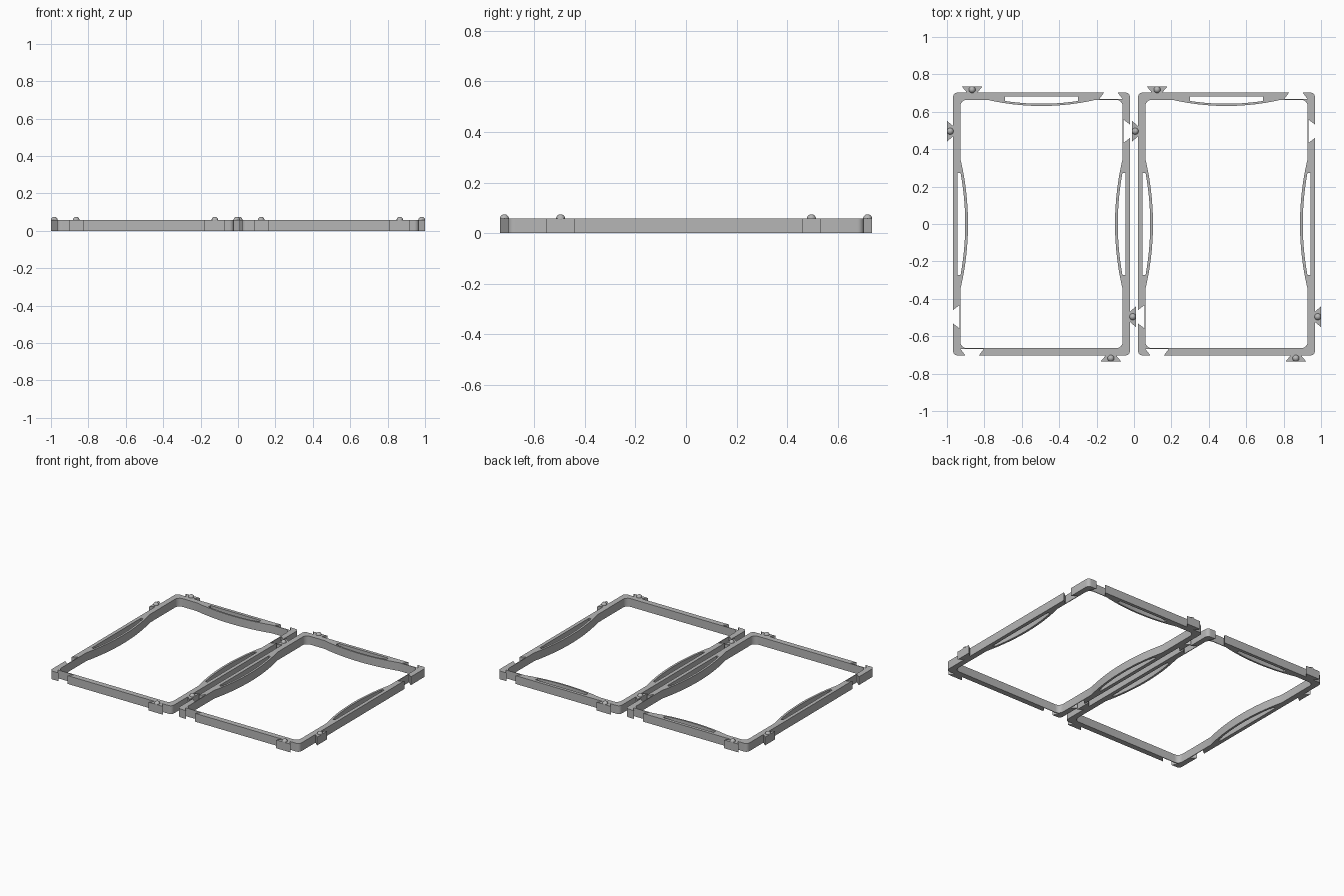
import bpy, bmesh, math

if "Cube" in bpy.data.objects:
    bpy.data.objects.remove(bpy.data.objects["Cube"])

H = 0.058                 # frame height
W, L = 0.473, 0.703       # half width and half length of a frame
T = 0.039                 # bar thickness
DEPTH = 0.032             # dovetail depth
SIDE, END = 0.496, 0.371  # dovetail offsets along long and short bars
CX = 0.4945               # frame centre offset

grey = bpy.data.materials.new("grey plastic")
grey.diffuse_color = (0.47, 0.47, 0.47, 1)
grey.use_nodes = True
grey.node_tree.nodes["Principled BSDF"].inputs["Base Color"].default_value = grey.diffuse_color


def corner(x, y, r, start):
    """Quarter-round corner, counterclockwise, centred on x, y."""
    return [(x + r * math.cos(math.radians(start + a)),
             y + r * math.sin(math.radians(start + a))) for a in range(0, 91, 15)]


def dovetail(pos, tab):
    """(along, outward) points of a tab, or of a notch that is wide inside."""
    near, far, d = (0.028, 0.055, DEPTH) if tab else (0.036, 0.062, -0.034)
    return [(pos - near, 0), (pos - far, d), (pos + far, d), (pos + near, 0)]


def bow(half, rise, limit, n=24):
    """(along, inward) points of a shallow arc, cut off at +-limit."""
    r = (half * half + rise * rise) / (2 * rise)
    pts = []
    for i in range(n + 1):
        a = limit * (2 * i / n - 1)
        pts.append((a, math.sqrt(r * r - a * a) - (r - rise)))
    return pts


def on_right(pts, x):
    return [(x + o, a) for a, o in pts]


def on_top(pts, y):
    return [(-a, y + o) for a, o in pts]


def inward(pts):
    return [(a, -o) for a, o in pts]


# Outer outline: half of it, then the same half turned by 180 degrees
r = 0.025
half = corner(W - r, -L + r, r, 270)
half += on_right(dovetail(-SIDE, True) + dovetail(SIDE, False), W)
half += corner(W - r, L - r, r, 0)
half += on_top(dovetail(-END, False) + dovetail(END, True), L)
outer = half + [(-x, -y) for x, y in half]

# Inner outline: rounded opening with bowed handles on three bars
ix, iy, ri = W - T, L - T, 0.035
side_bow = on_right(inward(bow(0.35, 0.041, 0.35)), ix)
top_bow = on_top(inward(bow(0.29, 0.033, 0.29)), iy)
inner = corner(ix - ri, -iy + ri, ri, 270) + side_bow
inner += corner(ix - ri, iy - ri, ri, 0) + top_bow
inner += corner(-ix + ri, iy - ri, ri, 90) + [(-x, -y) for x, y in side_bow]
inner += corner(-ix + ri, -iy + ri, ri, 180)

# Slots behind the bows
rib = 0.015
side_slot = on_right(inward([(a, o - rib) for a, o in bow(0.35, 0.041, 0.273)]), ix)
side_slot += [(W - 0.025, 0.273), (W - 0.025, -0.273)]
top_slot = on_top(inward([(a, o - 0.012) for a, o in bow(0.29, 0.033, 0.195)]), iy)
top_slot += [(-0.195, L - 0.022), (0.195, L - 0.022)]
loops = [outer, inner, side_slot, [(-x, y) for x, y in side_slot], top_slot]


def make_frame(name, cx):
    cu = bpy.data.curves.new(name, 'CURVE')
    cu.dimensions = '2D'
    cu.fill_mode = 'BOTH'
    cu.extrude = H / 2
    for pts in loops:
        sp = cu.splines.new('POLY')
        sp.points.add(len(pts) - 1)
        for p, (x, y) in zip(sp.points, pts):
            p.co = (x, y, 0, 1)
        sp.use_cyclic_u = True
    ob = bpy.data.objects.new(name, cu)
    ob.location = (cx, 0, H / 2)
    bpy.context.collection.objects.link(ob)
    bpy.ops.object.select_all(action='DESELECT')
    bpy.context.view_layer.objects.active = ob
    ob.select_set(True)
    bpy.ops.object.convert(target='MESH')
    ob = bpy.context.object
    bm = bmesh.new()
    bm.from_mesh(ob.data)
    bmesh.ops.remove_doubles(bm, verts=bm.verts, dist=1e-5)
    bmesh.ops.recalc_face_normals(bm, faces=bm.faces)
    bm.to_mesh(ob.data)
    bm.free()
    ob.data.materials.clear()
    ob.data.materials.append(grey)
    bpy.ops.object.shade_smooth_by_angle(angle=math.radians(20))


def make_bump(name, x, y):
    bpy.ops.mesh.primitive_uv_sphere_add(segments=20, ring_count=12, radius=0.018,
                                         location=(x, y, H - 0.001))
    ob = bpy.context.object
    ob.name = name
    ob.data.materials.append(grey)
    bpy.ops.object.shade_smooth()


# Two frames, each with a round click bump on every tab
for side, cx in (("left", -CX), ("right", CX)):
    make_frame(side + "_frame", cx)
    for s in (1, -1):
        make_bump(side + "_side_bump", cx + s * (W + 0.015), -s * SIDE)
        make_bump(side + "_end_bump", cx - s * END, s * (L + 0.015))
